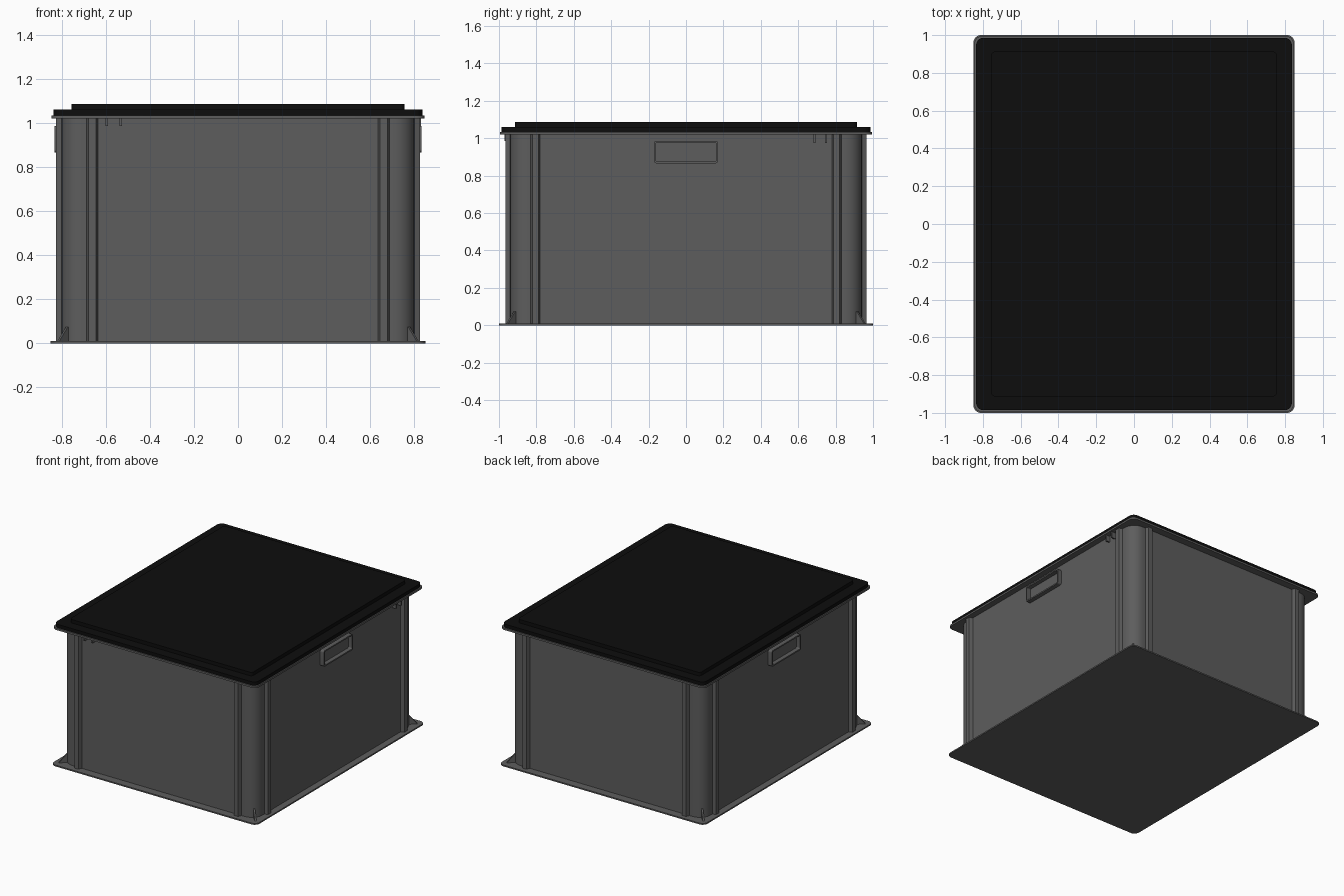
import bpy, bmesh
from math import pi, sin, cos
from mathutils import Matrix

if "Cube" in bpy.data.objects:
    bpy.data.objects.remove(bpy.data.objects["Cube"])


def material(name, v):
    m = bpy.data.materials.new(name)
    m.diffuse_color = (v, v, v, 1)
    m.use_nodes = True
    m.node_tree.nodes["Principled BSDF"].inputs["Base Color"].default_value = m.diffuse_color
    return m


GREY = material("dark_grey_plastic", 0.11)
BLACK = material("black_plastic", 0.004)


def make_object(name, bm, mat):
    bmesh.ops.recalc_face_normals(bm, faces=bm.faces)
    mesh = bpy.data.meshes.new(name)
    bm.to_mesh(mesh)
    bm.free()
    mesh.materials.append(mat)
    ob = bpy.data.objects.new(name, mesh)
    bpy.context.collection.objects.link(ob)
    return ob


def prism(name, outline, z0, z1, mat=GREY):
    bm = bmesh.new()
    face = bm.faces.new([bm.verts.new((x, y, z0)) for x, y in outline])
    top = bmesh.ops.extrude_face_region(bm, geom=[face])["geom"]
    bmesh.ops.translate(bm, vec=(0, 0, z1 - z0),
                        verts=[g for g in top if isinstance(g, bmesh.types.BMVert)])
    return make_object(name, bm, mat)


def arc(cx, cy, r, n=8):
    return [(cx + r * cos(i * pi / 2 / n), cy + r * sin(i * pi / 2 / n)) for i in range(n + 1)]


def four_way(q):
    # mirror a +x+y quarter outline into a closed loop
    left = [(-x, y) for x, y in reversed(q)]
    half = q + left
    return half + [(-x, -y) for x, y in half]


def rounded(hx, hy, r):
    return four_way(arc(hx - r, hy - r, r))


def box(name, x0, x1, y0, y1, z0, z1):
    return prism(name, [(x0, y0), (x1, y0), (x1, y1), (x0, y1)], z0, z1)


def cut(ob, cutter):
    mod = ob.modifiers.new("hollow", "BOOLEAN")
    mod.operation = "DIFFERENCE"
    mod.solver = "EXACT"
    mod.object = cutter


# Walls: rounded corners with a tapered vertical rib on each side of them
WX, WY, RIB = 0.80, 0.94, 0.026
side_rib = [(WX, 0.78), (WX + RIB, 0.788), (WX + RIB, 0.822), (WX, 0.832)]
front_rib = [(0.687, WY), (0.678, WY + RIB), (0.645, WY + RIB), (0.635, WY)]
walls = prism("bin_walls", four_way(side_rib + arc(WX - 0.09, WY - 0.09, 0.09) + front_rib), 0.008, 1.025)

# Base plate and upper rim
prism("base_plate", rounded(0.85, 1.0, 0.04), 0, 0.01)
rim = prism("bin_rim", rounded(0.845, 0.995, 0.04), 1.02, 1.034)

# Hollow interior
hollow = prism("interior_cutter", rounded(0.775, 0.915, 0.07), 0.03, 1.2)
hollow.hide_render = True
hollow.hide_viewport = True
cut(walls, hollow)
cut(rim, hollow)

# Lid with raised centre panel
prism("lid_plate", rounded(0.836, 0.986, 0.04), 1.032, 1.06, BLACK)
prism("lid_panel", rounded(0.755, 0.913, 0.02), 1.055, 1.086, BLACK)

# Handle frames on both sides
for s, side in ((1, "right"), (-1, "left")):
    bm = bmesh.new()
    loops = []
    for x, inset in ((0.795, 0), (0.832, 0), (0.832, 0.01), (0.795, 0.01)):
        pts = rounded(0.172 - inset, 0.06 - inset, 0.014 - inset * 0.6)
        loops.append([bm.verts.new((s * x, y, 0.926 + z)) for y, z in pts])
    n = len(loops[0])
    for a in range(4):
        la, lb = loops[a], loops[(a + 1) % 4]
        for i in range(n):
            j = (i + 1) % n
            bm.faces.new((la[i], la[j], lb[j], lb[i]))
    make_object(side + "_handle_frame", bm, GREY)

# Small tabs hanging under the rim
for i, x in enumerate((-0.595, -0.532)):
    box(f"front_tab_{i}", x - 0.005, x + 0.005, -0.97, -0.93, 0.985, 1.022)
for i, y in enumerate((0.688, 0.748)):
    box(f"right_tab_{i}", 0.79, 0.83, y - 0.005, y + 0.005, 0.975, 1.022)

# Diagonal gussets at the foot of every corner
for sx in (1, -1):
    for sy in (1, -1):
        bm = bmesh.new()
        tri = [(-0.015, 0.008), (0.06, 0.008), (0.003, 0.075), (-0.015, 0.075)]
        a, b = ([bm.verts.new((u, t, z)) for u, z in tri] for t in (-0.006, 0.006))
        bm.faces.new(a)
        bm.faces.new(b)
        for i in range(4):
            j = (i + 1) % 4
            bm.faces.new((a[i], a[j], b[j], b[i]))
        angle = {(1, 1): 1, (-1, 1): 3, (-1, -1): 5, (1, -1): 7}[sx, sy] * pi / 4
        bmesh.ops.transform(bm, verts=bm.verts, matrix=Matrix.Translation(
            (sx * 0.774, sy * 0.914, 0)) @ Matrix.Rotation(angle, 4, "Z"))
        make_object(f"corner_gusset_{'r' if sx > 0 else 'l'}{'b' if sy > 0 else 'f'}", bm, GREY)

# Smooth the rounded corners while keeping edges sharp
for ob in bpy.data.objects:
    ob.select_set(ob is not hollow)
bpy.context.view_layer.objects.active = walls
bpy.ops.object.shade_smooth_by_angle(angle=pi / 9)
